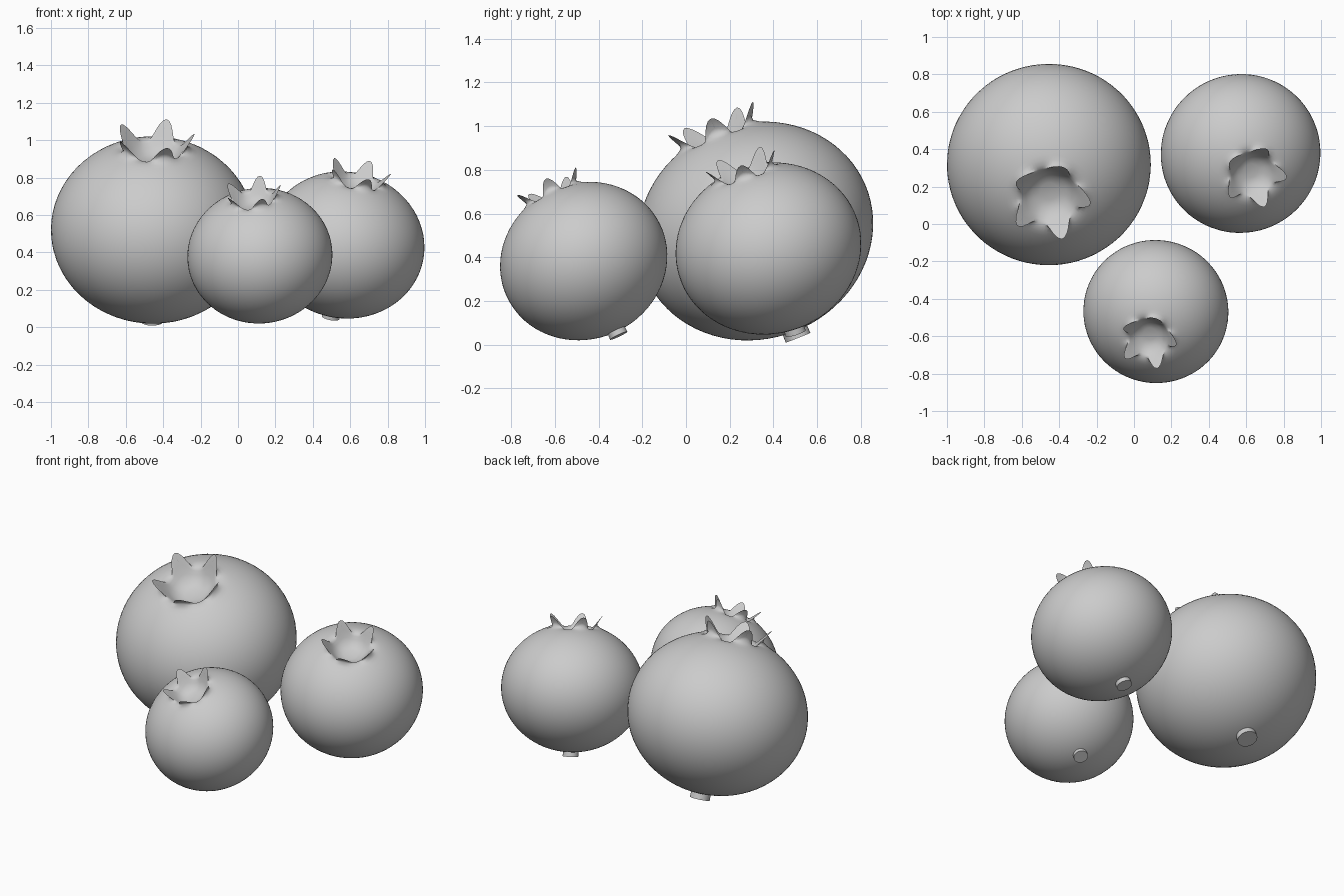
import bpy, bmesh, math
from mathutils import Vector

if "Cube" in bpy.data.objects:
    bpy.data.objects.remove(bpy.data.objects["Cube"])

grey = bpy.data.materials.new("berry grey")
grey.diffuse_color = (0.6, 0.6, 0.6, 1)
grey.use_nodes = True
grey.node_tree.nodes["Principled BSDF"].inputs["Base Color"].default_value = grey.diffuse_color

SEG, ROWS = 80, 34


def rings(b):
    """Rings of (radius, height) functions of petal strength p, bottom to top."""
    def skin(r):
        return b * math.sqrt(1 - r * r)
    out = []
    # round body up to the crown
    end = math.pi - math.asin(0.43)
    for i in range(1, ROWS + 1):
        t = end * i / ROWS
        out.append(lambda p, t=t: (math.sin(t), -b * math.cos(t)))
    # shoulder, rising into each sepal
    out.append(lambda p: (0.385, skin(0.385) - 0.003 + 0.006 * p))
    out.append(lambda p: (0.335 - 0.005 * p, skin(0.335) - 0.012 + 0.04 * p))
    out.append(lambda p: (0.305 + 0.03 * p, skin(0.31) - 0.025 + 0.095 * p))
    # sepal tips and the hollow inside
    out.append(lambda p: (0.285 + 0.115 * p, skin(0.3) - 0.035 + 0.19 * p))
    out.append(lambda p: (0.265 + 0.05 * p, skin(0.3) - 0.05 + 0.09 * p))
    out.append(lambda p: (0.235 + 0.02 * p, skin(0.3) - 0.085 + 0.03 * p))
    out.append(lambda p: (0.17, skin(0.3) - 0.135))
    out.append(lambda p: (0.09, skin(0.3) - 0.155))
    return out


def berry(name, centre, size, b, axis):
    bm = bmesh.new()
    rows = []
    for ring in rings(b):
        row = []
        for k in range(SEG):
            a = 2 * math.pi * k / SEG
            p = (0.5 + 0.5 * math.cos(5 * a)) ** 1.6   # five pointed sepals
            r, z = ring(p)
            row.append(bm.verts.new((r * math.cos(a), r * math.sin(a), z)))
        rows.append(row)
    for lo, hi in zip(rows, rows[1:]):
        for k in range(SEG):
            n = (k + 1) % SEG
            bm.faces.new((lo[k], lo[n], hi[n], hi[k]))
    for row, z, flip in ((rows[0], -b, True), (rows[-1], b * 0.954 - 0.158, False)):
        pole = bm.verts.new((0, 0, z))
        for k in range(SEG):
            n = (k + 1) % SEG
            bm.faces.new((row[n], row[k], pole) if flip else (row[k], row[n], pole))
    finish(bm, name, centre, size, axis, 70)

    # short stem stub on the underside
    bm = bmesh.new()
    bmesh.ops.create_cone(bm, cap_ends=True, segments=32, radius1=0.112,
                          radius2=0.105, depth=0.16)
    bmesh.ops.translate(bm, verts=bm.verts, vec=(0, 0, -b + 0.02))
    finish(bm, name + "_stem", centre, size, axis, 40)


def finish(bm, name, centre, size, axis, angle):
    mesh = bpy.data.meshes.new(name)
    bm.to_mesh(mesh)
    bm.free()
    mesh.materials.append(grey)
    ob = bpy.data.objects.new(name, mesh)
    bpy.context.collection.objects.link(ob)
    ob.location = centre
    ob.scale = (size,) * 3
    ob.rotation_euler = Vector((0, 0, 1)).rotation_difference(Vector(axis)).to_euler()
    bpy.ops.object.select_all(action='DESELECT')
    ob.select_set(True)
    bpy.context.view_layer.objects.active = ob
    bpy.ops.object.shade_smooth_by_angle(angle=math.radians(angle))


berry("large_berry", (-0.455, 0.318, 0.52), 0.545, 0.905, (0.01, -0.37, 0.93))
berry("medium_berry", (0.57, 0.377, 0.44), 0.428, 0.908, (0.075, -0.125, 0.39))
berry("small_berry", (0.117, -0.468, 0.3825), 0.388, 0.918, (-0.04, -0.155, 0.33))
